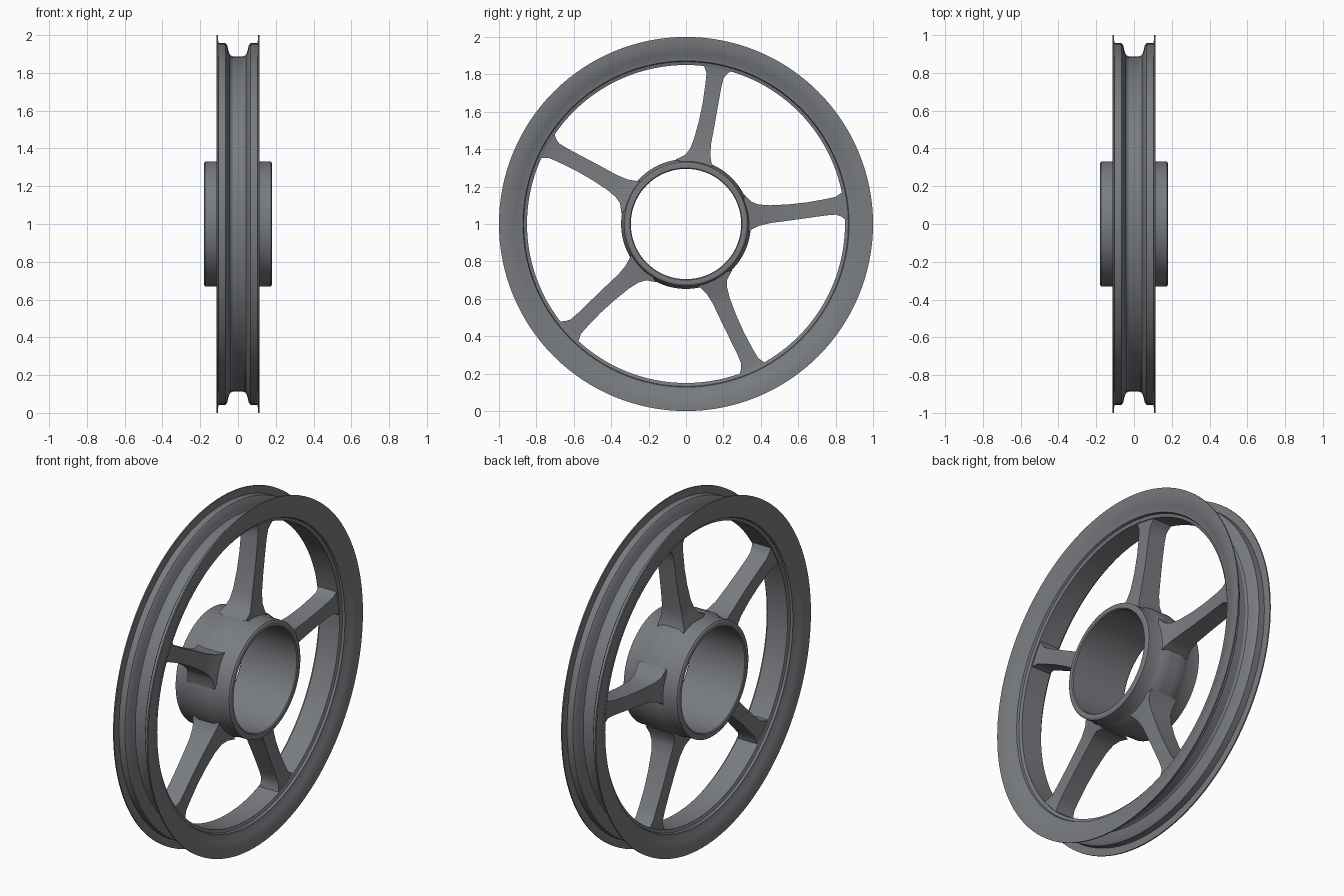
import bpy, bmesh, math
from mathutils import Vector, Matrix

cube = bpy.data.objects.get("Cube")
if cube:
    bpy.data.objects.remove(cube, do_unlink=True)

metal = bpy.data.materials.new("grey metal")
metal.use_nodes = True
colour = (0.19, 0.20, 0.215, 1)
metal.diffuse_color = colour
metal.node_tree.nodes["Principled BSDF"].inputs["Base Color"].default_value = colour
CENTRE = Vector((0, 0, 1))


def finish(bm, name, angle):
    bmesh.ops.recalc_face_normals(bm, faces=bm.faces)
    bmesh.ops.translate(bm, vec=CENTRE, verts=bm.verts)
    mesh = bpy.data.meshes.new(name)
    bm.to_mesh(mesh)
    bm.free()
    mesh.materials.append(metal)
    obj = bpy.data.objects.new(name, mesh)
    bpy.context.collection.objects.link(obj)
    bpy.ops.object.select_all(action="DESELECT")
    bpy.context.view_layer.objects.active = obj
    obj.select_set(True)
    bpy.ops.object.shade_smooth_by_angle(angle=math.radians(angle))


def lathe(name, half, steps=128):
    """Spin a half profile of (x, radius), mirrored in x, about the axle."""
    loop = half + [(-x, r) for x, r in reversed(half)]
    bm = bmesh.new()
    verts = [bm.verts.new((x, 0, r)) for x, r in loop]
    edges = [bm.edges.new((a, b)) for a, b in zip(verts, verts[1:] + verts[:1])]
    bmesh.ops.spin(bm, geom=verts + edges, cent=(0, 0, 0), axis=(1, 0, 0),
                   angle=math.tau, steps=steps, use_merge=True)
    bmesh.ops.remove_doubles(bm, verts=bm.verts, dist=1e-5)
    finish(bm, name, 25)


# Rim: tyre channel, shoulders, thin outer lips, dished sides, inner band
lathe("rim", [(0.03, 0.888), (0.042, 0.895), (0.05, 0.915), (0.057, 0.945),
              (0.066, 0.957), (0.104, 0.957), (0.106, 1.0), (0.113, 1.0),
              (0.112, 0.957), (0.1, 0.915), (0.088, 0.89), (0.085, 0.872),
              (0.072, 0.868), (0.066, 0.85)])

# Hub: open tube with a thicker middle band
lathe("hub", [(0.175, 0.295), (0.18, 0.3), (0.18, 0.322), (0.174, 0.331),
              (0.1, 0.331), (0.085, 0.336), (0.05, 0.347), (0.02, 0.347)])

# Spokes: stations of (distance out, lower edge, upper edge, half depth)
STATIONS = [(0.31, -0.06, 0.16, 0.09), (0.35, -0.03, 0.118, 0.082),
            (0.39, -0.01, 0.104, 0.07), (0.45, 0.005, 0.1, 0.062),
            (0.55, 0.018, 0.105, 0.057), (0.65, 0.032, 0.116, 0.055),
            (0.75, 0.046, 0.134, 0.055), (0.8, 0.05, 0.145, 0.056),
            (0.825, 0.042, 0.163, 0.058), (0.86, 0.02, 0.19, 0.062)]
for i in range(5):
    bm = bmesh.new()
    rings = []
    for y, low, high, depth in STATIONS:
        corners = [(-depth, low), (depth, low), (depth, high), (-depth, high)]
        rings.append([bm.verts.new((x, y, z)) for x, z in corners])
    for a, b in zip(rings, rings[1:]):
        for j in range(4):
            k = (j + 1) % 4
            bm.faces.new((a[j], a[k], b[k], b[j]))
    bm.faces.new(rings[0])
    bm.faces.new(rings[-1])
    bmesh.ops.rotate(bm, verts=bm.verts, cent=(0, 0, 0),
                     matrix=Matrix.Rotation(i * math.tau / 5, 3, "X"))
    finish(bm, f"spoke_{i + 1}", 40)
